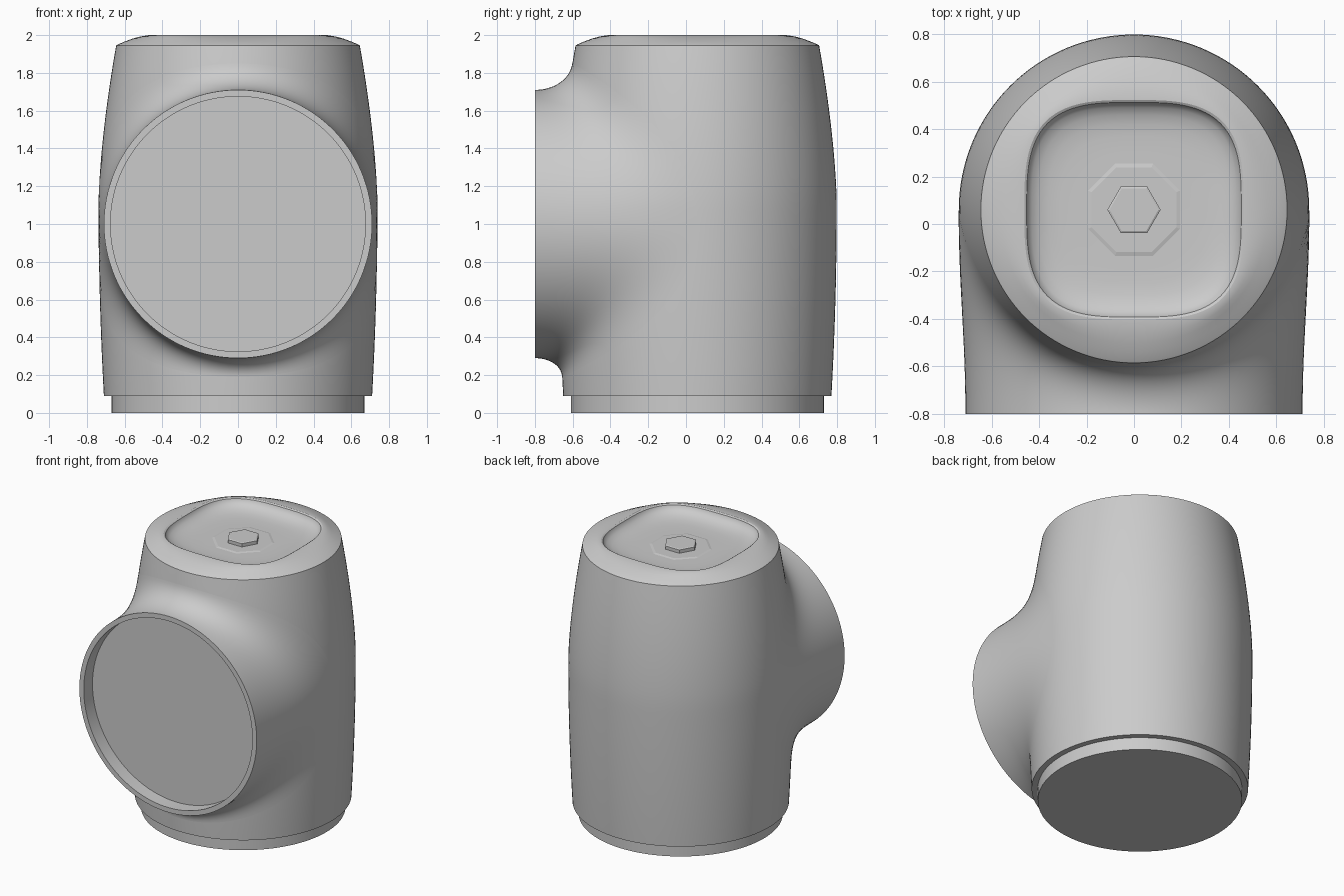
import bpy, bmesh, math
from mathutils import Vector

if "Cube" in bpy.data.objects:
    bpy.data.objects.remove(bpy.data.objects["Cube"])

CY = 0.06      # y of the vertical body axis
N = 128        # segments around

mat = bpy.data.materials.new("plain grey")
mat.diffuse_color = (0.6, 0.6, 0.6, 1)
mat.use_nodes = True
mat.node_tree.nodes["Principled BSDF"].inputs["Base Color"].default_value = mat.diffuse_color


def loft(name, rings, cap_start=False, cap_end=False, angle=30):
    """Skin a list of closed rings of points."""
    bm = bmesh.new()
    rows = [[bm.verts.new(p) for p in r] for r in rings]
    for a, b in zip(rows, rows[1:]):
        n = len(a)
        for i in range(n):
            j = (i + 1) % n
            bm.faces.new((a[i], a[j], b[j], b[i]))
    if cap_start:
        bm.faces.new(rows[0][::-1])
    if cap_end:
        bm.faces.new(rows[-1])
    me = bpy.data.meshes.new(name)
    bm.to_mesh(me)
    bm.free()
    ob = bpy.data.objects.new(name, me)
    bpy.context.collection.objects.link(ob)
    me.materials.append(mat)
    bpy.ops.object.select_all(action='DESELECT')
    ob.select_set(True)
    bpy.context.view_layer.objects.active = ob
    bpy.ops.object.shade_smooth_by_angle(angle=math.radians(angle))
    return ob


def radius(z):
    """Barrel radius of the body at a height."""
    if z > 1.1:
        return 0.738 - 0.093 * ((z - 1.1) / 0.845) ** 1.6
    return 0.738 - 0.028 * ((1.1 - z) / 1.01) ** 2


def squircle(r, z, power=2.0, n=N, turn=0.0):
    """Ring about the body axis; power 2 is a circle, higher is squarer."""
    pts = []
    for i in range(n):
        t = 2 * math.pi * i / n + turn
        c, s = math.cos(t), math.sin(t)
        k = r / (abs(c) ** power + abs(s) ** power) ** (1 / power)
        pts.append((k * c, CY + k * s, z))
    return pts


# barrel body with a stepped foot
heights = [0.09 + 1.855 * i / 32 for i in range(33)]
rings = [squircle(0.67, 0), squircle(0.67, 0.09)]
rings += [squircle(radius(z), z) for z in heights]
loft("body", rings, cap_start=True)

# domed lid blending from a round edge to a rounded-square dish
lid = [(0.645, 1.945, 2.0), (0.635, 1.951, 2.0), (0.60, 1.966, 2.05),
       (0.56, 1.981, 2.2), (0.52, 1.992, 2.5), (0.48, 1.999, 3.0),
       (0.462, 2.0, 3.2), (0.452, 1.994, 3.2), (0.447, 1.98, 3.2),
       (0.43, 1.962, 3.2), (0.40, 1.946, 3.1), (0.36, 1.936, 3.0),
       (0.31, 1.931, 2.8), (0.24, 1.93, 2.4)]
loft("lid", [squircle(r, z, p) for r, z, p in lid], cap_end=True)

# octagonal plate and hexagonal boss in the dish
for name, n, r, z0, z1, turn in (("octagon_plate", 8, 0.21, 1.925, 1.934, math.pi / 8),
                                 ("hexagon_boss", 6, 0.112, 1.93, 1.962, 0.0)):
    loft(name, [squircle(r, z0, 2, n, turn), squircle(r, z1 - 0.004, 2, n, turn),
                squircle(r * 0.92, z1, 2, n, turn)], cap_end=True, angle=10)


# flared neck running from the front port rim onto the body
def neck_point(phi, t):
    c, s = math.cos(phi), math.sin(phi)
    p0 = Vector((0.71 * c, -0.8, 1 + 0.71 * s))
    th = math.pi / 2 * c
    z = 1 + (0.85 if s > 0 else 0.81) * s
    r = radius(z) + 0.0008
    p1 = Vector((r * math.sin(th), CY - r * math.cos(th), z))
    slope = (radius(z + 0.01) - radius(z - 0.01)) / 0.02
    across = Vector((math.cos(th), math.sin(th), 0))
    up = Vector((slope * math.sin(th), -slope * math.cos(th), 1)).normalized()
    length = (p1 - p0).length * 1.15
    m0 = Vector((0, 1, 0)) * length
    m1 = (across * c + up * s).normalized() * length
    return (p0 * (2 * t**3 - 3 * t**2 + 1) + m0 * (t**3 - 2 * t**2 + t)
            + p1 * (3 * t**2 - 2 * t**3) + m1 * (t**3 - t**2))


def port_ring(r, y):
    return [(r * math.cos(2 * math.pi * i / N), y,
             1 + r * math.sin(2 * math.pi * i / N)) for i in range(N)]


rings = [[neck_point(2 * math.pi * i / N, k / 20) for i in range(N)]
         for k in range(21)]
loft("port_neck", rings[::-1], angle=50)

# port rim and its recessed closing disc
loft("port_rim", [port_ring(0.71, -0.8), port_ring(0.675, -0.8),
                  port_ring(0.675, -0.70)], cap_end=True)
